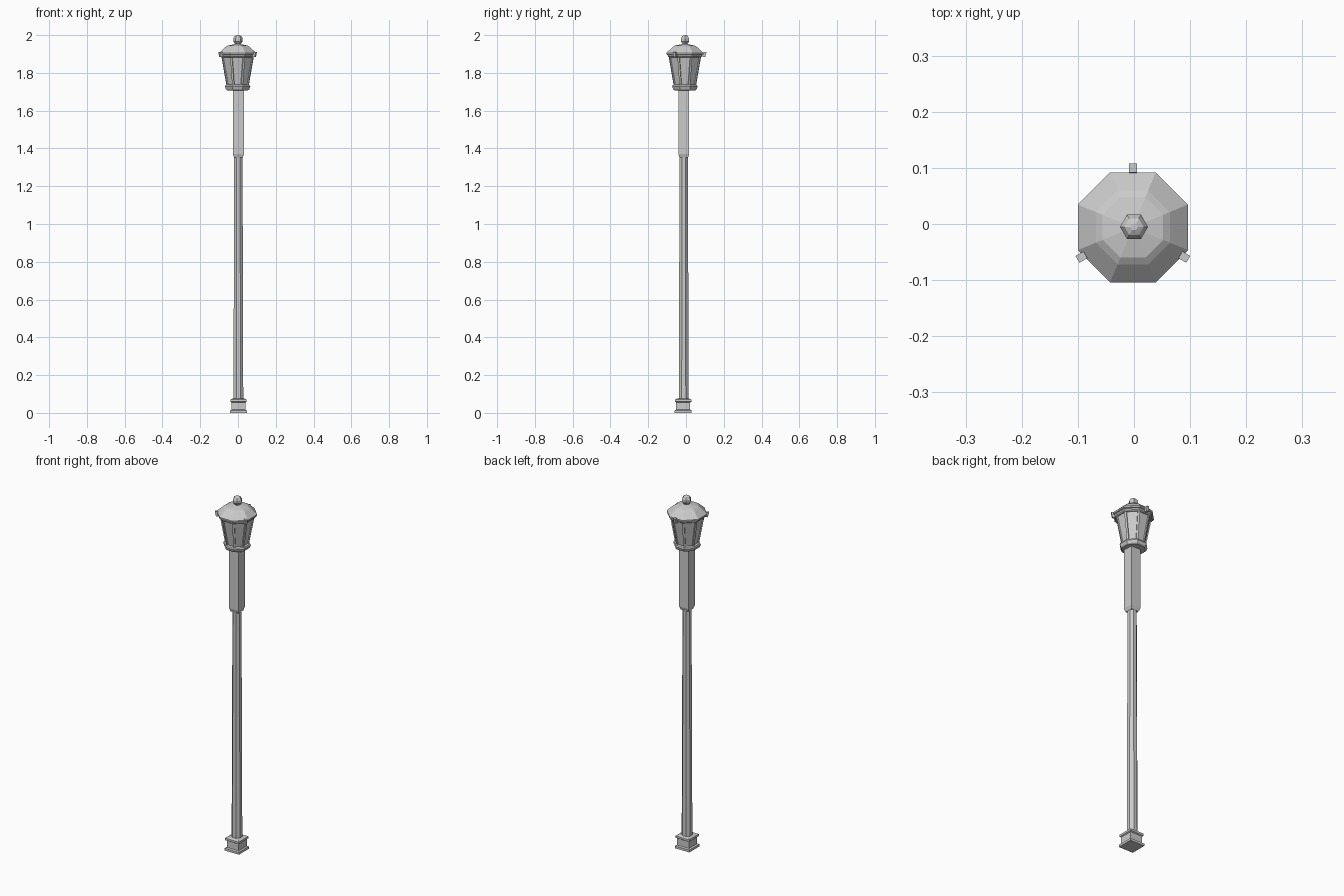
import bpy, bmesh
from math import pi, cos, sin
from mathutils import Matrix, Vector

if "Cube" in bpy.data.objects:
    bpy.data.objects.remove(bpy.data.objects["Cube"])


def make(name, bm):
    bmesh.ops.recalc_face_normals(bm, faces=bm.faces)
    me = bpy.data.meshes.new(name)
    bm.to_mesh(me)
    bm.free()
    ob = bpy.data.objects.new(name, me)
    bpy.context.collection.objects.link(ob)
    return ob


def prism(name, sides, profile, centre, flat=True):
    """Stack polygon rings; profile holds (size, z). flat: size is the distance to the flats."""
    bm = bmesh.new()
    k = 1 / cos(pi / sides) if flat else 1
    a0 = pi / sides if flat else 0
    rings = []
    for r, z in profile:
        rings.append([bm.verts.new((centre[0] + r * k * cos(a0 + 2 * pi * i / sides),
                                    centre[1] + r * k * sin(a0 + 2 * pi * i / sides), z))
                      for i in range(sides)])
    for a, b in zip(rings, rings[1:]):
        for i in range(sides):
            j = (i + 1) % sides
            bm.faces.new((a[i], a[j], b[j], b[i]))
    bm.faces.new(rings[0])
    bm.faces.new(rings[-1])
    return make(name, bm)


def bar(bm, p, q, width, depth, angle):
    """Box from p to q, its depth pointing along the given angle."""
    out = Vector((cos(angle), sin(angle), 0)) * depth / 2
    side = Vector((-sin(angle), cos(angle), 0)) * width / 2
    offsets = (out + side, out - side, -out - side, -out + side)
    a = [bm.verts.new(p + o) for o in offsets]
    b = [bm.verts.new(q + o) for o in offsets]
    bm.faces.new(a)
    bm.faces.new(b)
    for i in range(4):
        j = (i + 1) % 4
        bm.faces.new((a[i], a[j], b[j], b[i]))


HEAD = (-0.002, -0.006)
POST = (0.002, -0.012)

# Square plinth with two plates
prism("base_plinth", 4, [(0.045, 0), (0.045, 0.013), (0.037, 0.017), (0.037, 0.055),
                         (0.043, 0.059), (0.043, 0.07), (0.034, 0.075)], (0.003, -0.015))

# Slim octagonal lower post and square upper post
prism("lower_post", 8, [(0.026, 0.07), (0.022, 1.36)], POST)
prism("upper_post", 4, [(0.023, 1.352), (0.029, 1.37), (0.029, 1.72)], POST)

# Lantern body
prism("lantern_collar", 8, [(0.056, 1.708), (0.062, 1.713), (0.067, 1.727),
                            (0.064, 1.735), (0.056, 1.738)], HEAD)
prism("lantern_glass", 8, [(0.053, 1.73), (0.081, 1.892)], HEAD)

# Bars along the eight lantern corners
bm = bmesh.new()
k = 1 / cos(pi / 8)
for i in range(8):
    a = pi / 8 + i * pi / 4
    d = Vector((cos(a), sin(a), 0)) * k
    c = Vector((*HEAD, 0))
    bar(bm, c + d * 0.052 + Vector((0, 0, 1.73)), c + d * 0.080 + Vector((0, 0, 1.892)), 0.011, 0.01, a)
make("lantern_bars", bm)

# Tiered roof
prism("lantern_roof", 8, [(0.084, 1.882), (0.090, 1.887), (0.091, 1.895), (0.098, 1.897),
                          (0.098, 1.905), (0.066, 1.936), (0.054, 1.944), (0.012, 1.953)], HEAD)

# Three tabs around the eave
bm = bmesh.new()
for i in range(3):
    a = pi / 2 + i * 2 * pi / 3
    d = Vector((cos(a), sin(a), 0))
    c = Vector((*HEAD, 0))
    bar(bm, c + d * 0.100 + Vector((0, 0, 1.883)), c + d * 0.106 + Vector((0, 0, 1.910)), 0.014, 0.016, a)
make("eave_tabs", bm)

# Hexagonal finial
prism("finial", 6, [(0.013, 1.947), (0.016, 1.955), (0.025, 1.966), (0.025, 1.982),
                    (0.017, 1.995), (0.007, 2.0)], (0.0, -0.005), flat=False)
